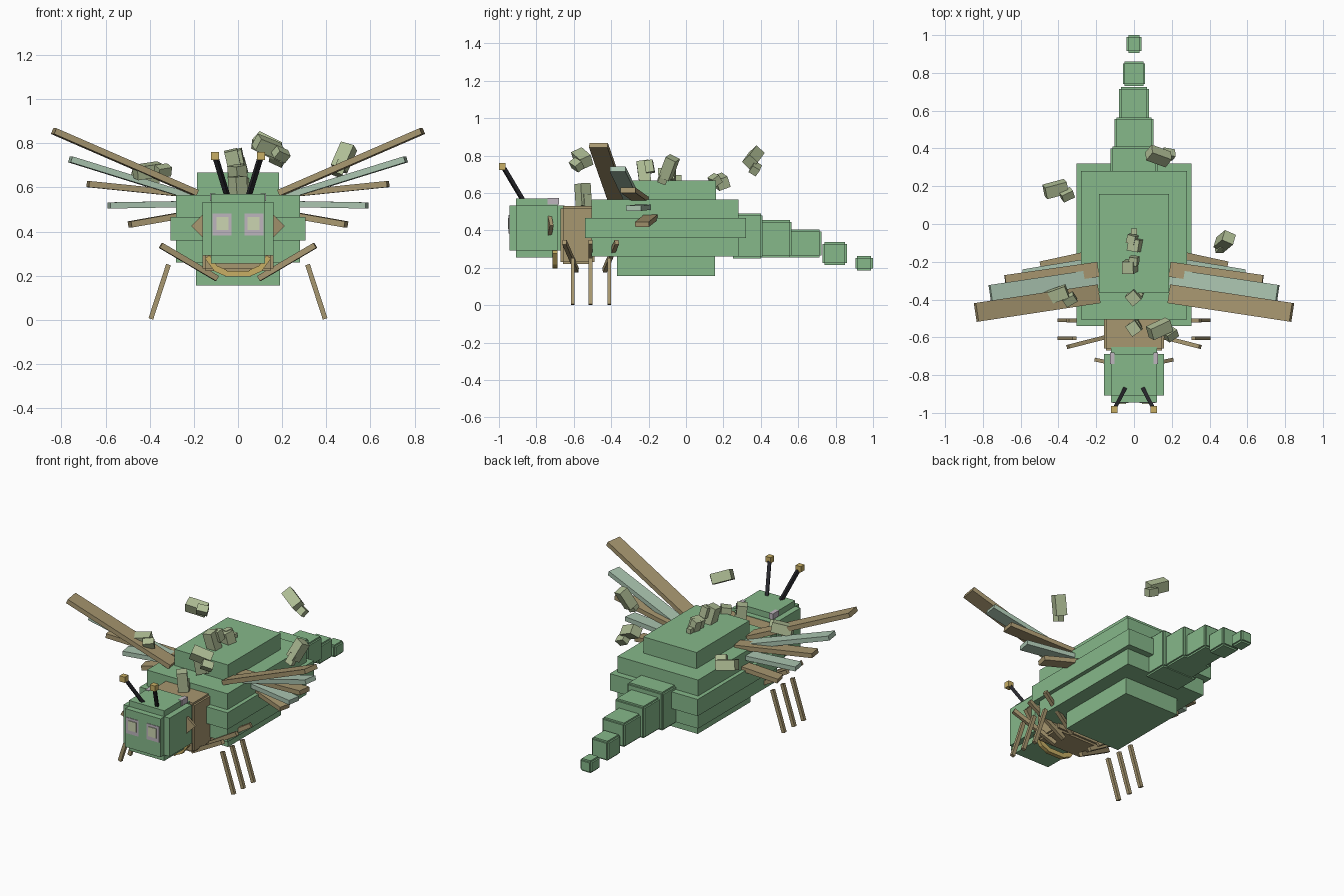
import bpy
from math import radians
from mathutils import Vector, Matrix, Euler

if "Cube" in bpy.data.objects:
    bpy.data.objects.remove(bpy.data.objects["Cube"])


def material(name, *rgb):
    m = bpy.data.materials.new(name)
    m.use_nodes = True
    m.diffuse_color = (*rgb, 1)
    m.node_tree.nodes["Principled BSDF"].inputs["Base Color"].default_value = (*rgb, 1)
    return m


GREEN = material("leaf green", .238, .479, .254)
TAN = material("tan brown", .39, .31, .162)
PALE = material("pale sage", .40, .55, .43)
MOSS = material("moss grey", .43, .51, .30)
GOLD = material("gold", .58, .43, .13)
BLACK = material("charcoal", .02, .02, .025)
MAUVE = material("pale mauve", .51, .46, .51)
CREAM = material("cream", .60, .66, .44)

FACES = [(0, 1, 3, 2), (4, 6, 7, 5), (0, 4, 5, 1), (2, 3, 7, 6), (0, 2, 6, 4), (1, 5, 7, 3)]


def blocks(name, mat, sizes, matrix):
    """One object made of centred boxes that share a placement."""
    verts, faces = [], []
    for size in sizes:
        base = len(verts)
        verts += [matrix @ Vector((x * size[0], y * size[1], z * size[2]))
                  for x in (-.5, .5) for y in (-.5, .5) for z in (-.5, .5)]
        faces += [[base + i for i in f] for f in FACES]
    mesh = bpy.data.meshes.new(name)
    mesh.from_pydata(verts, [], faces)
    mesh.materials.append(mat)
    ob = bpy.data.objects.new(name, mesh)
    bpy.context.collection.objects.link(ob)
    return ob


def box(name, mat, center, size, rot=(0, 0, 0)):
    turn = Euler([radians(a) for a in rot]).to_matrix().to_4x4()
    return blocks(name, mat, [size], Matrix.Translation(center) @ turn)


def span(name, mat, half, y0, y1, z0, z1, step=0):
    """Box symmetric in x; a step notches its edges using three crossed boxes."""
    full = Vector((2 * half, y1 - y0, z1 - z0))
    sizes = [full]
    if step:
        sizes = []
        for axis in range(3):
            s = full - Vector((2 * step,) * 3)
            s[axis] = full[axis]
            sizes.append(s)
    return blocks(name, mat, sizes, Matrix.Translation((0, (y0 + y1) / 2, (z0 + z1) / 2)))


def beam(name, mat, a, b, width, thick):
    a, b = Vector(a), Vector(b)
    d = (b - a).normalized()
    side = Vector((0, 0, 1)).cross(d)
    side = side.normalized() if side.length > .01 else Vector((0, 1, 0))
    m = Matrix((d, side, d.cross(side))).transposed().to_4x4()
    m.translation = (a + b) / 2
    return blocks(name, mat, [((b - a).length, width, thick)], m)


# Layered body
span("body_bottom", GREEN, .19, -.37, .155, .155, .26)
span("body_lower", GREEN, .28, -.505, .28, .26, .36)
span("body_middle", GREEN, .305, -.54, .32, .36, .465)
span("body_upper", GREEN, .28, -.505, .28, .465, .565)
span("body_top", GREEN, .185, -.365, .16, .565, .667)
box("back_stud", MOSS, (0, -.04, .68), (.03, .03, .03))

# Tapering tail
for i, (half, y0, y1, z0, z1) in enumerate([
        (.125, .24, .41, .25, .49), (.103, .38, .565, .255, .455),
        (.08, .53, .725, .255, .405), (.059, .73, .86, .215, .337),
        (.04, .905, 1, .185, .262)]):
    span(f"tail_segment_{i + 1}", GREEN, half, y0, y1, z0, z1, .01)

# Neck and head
span("neck", TAN, .16, -.67, -.49, .22, .53, .012)
span("head", GREEN, .16, -.945, -.65, .255, .57, .037)

# Paired head parts
for s, side in ((1, "left"), (-1, "right")):
    box(f"{side}_eye_frame", MAUVE, (s * .072, -.92, .432), (.085, .056, .10))
    box(f"{side}_eye", CREAM, (s * .07, -.949, .436), (.056, .006, .06))
    box(f"{side}_head_clip", MAUVE, (s * .115, -.71, .555), (.025, .06, .035))
    box(f"{side}_ear", TAN, (s * .15, -.73, .425), (.085, .02, .085), (0, 45, s * 12))
    beam(f"{side}_antenna", BLACK, (s * .045, -.865, .55), (s * .1, -.972, .73), .02, .02)
    box(f"{side}_antenna_tip", GOLD, (s * .105, -.982, .742), (.036, .036, .036))
    beam(f"{side}_jaw", GOLD, (s * .055, -.7, .212), (s * .10, -.7, .232), .025, .028)
    beam(f"{side}_jaw_end", GOLD, (s * .095, -.7, .225), (s * .14, -.7, .285), .025, .025)

    # Fanned wing blades, root to tip
    for i, (y0, z0, x, y1, z1, w) in enumerate([
            (-.37, .575, .835, -.468, .855, .10),
            (-.28, .55, .76, -.365, .727, .085),
            (-.24, .565, .68, -.31, .615, .08),
            (-.215, .525, .585, -.28, .518, .08),
            (-.17, .485, .49, -.235, .432, .075)]):
        beam(f"{side}_wing_blade_{i + 1}", PALE if i % 2 else TAN,
             (s * .19, y0, z0), (s * x, y1, z1), w, .028)

    # Detached upper and lower legs
    for name, top, low, foot in (("front", -.65, -.585, -.605), ("middle", -.51, -.51, -.51),
                                 ("rear", -.37, -.435, -.41)):
        beam(f"{side}_{name}_upper_leg", TAN, (s * .095, low, .187), (s * .35, top, .337), .022, .026)
        beam(f"{side}_{name}_lower_leg", TAN, (s * .315, foot, .25), (s * .395, foot, .004), .02, .022)

span("jaw_center", GOLD, .06, -.713, -.687, .195, .222)

# Loose fragments: a main block with a smaller one beside it
for i, (pos, rot, offset) in enumerate([
        ((-.415, .185, .66), (20, 10, 15), (.06, -.03, .01)),
        ((.13, .36, .79), (40, 25, -20), (.05, .01, -.06)),
        ((.48, -.09, .735), (30, -60, 40), (-.02, -.03, -.05)),
        ((-.02, -.225, .71), (30, 75, 30), (.02, .03, .03)),
        ((.0, -.385, .64), (20, 80, 60), (.02, .02, -.03)),
        ((-.41, -.375, .675), (10, -8, 20), (.07, -.025, 0)),
        ((0, -.55, .59), (10, 85, 45), (.01, .015, -.03)),
        ((.135, -.555, .785), (25, 20, 25), (.06, -.03, -.035)),
        ((.01, -.11, .67), (20, 75, 10), (-.02, .03, .03))]):
    box(f"fragment_{i + 1}", MOSS, pos, (.12, .065, .06), rot)
    box(f"fragment_chip_{i + 1}", MOSS, Vector(pos) + Vector(offset), (.065, .045, .045),
        (rot[0] + 15, rot[1], rot[2] + 10))
